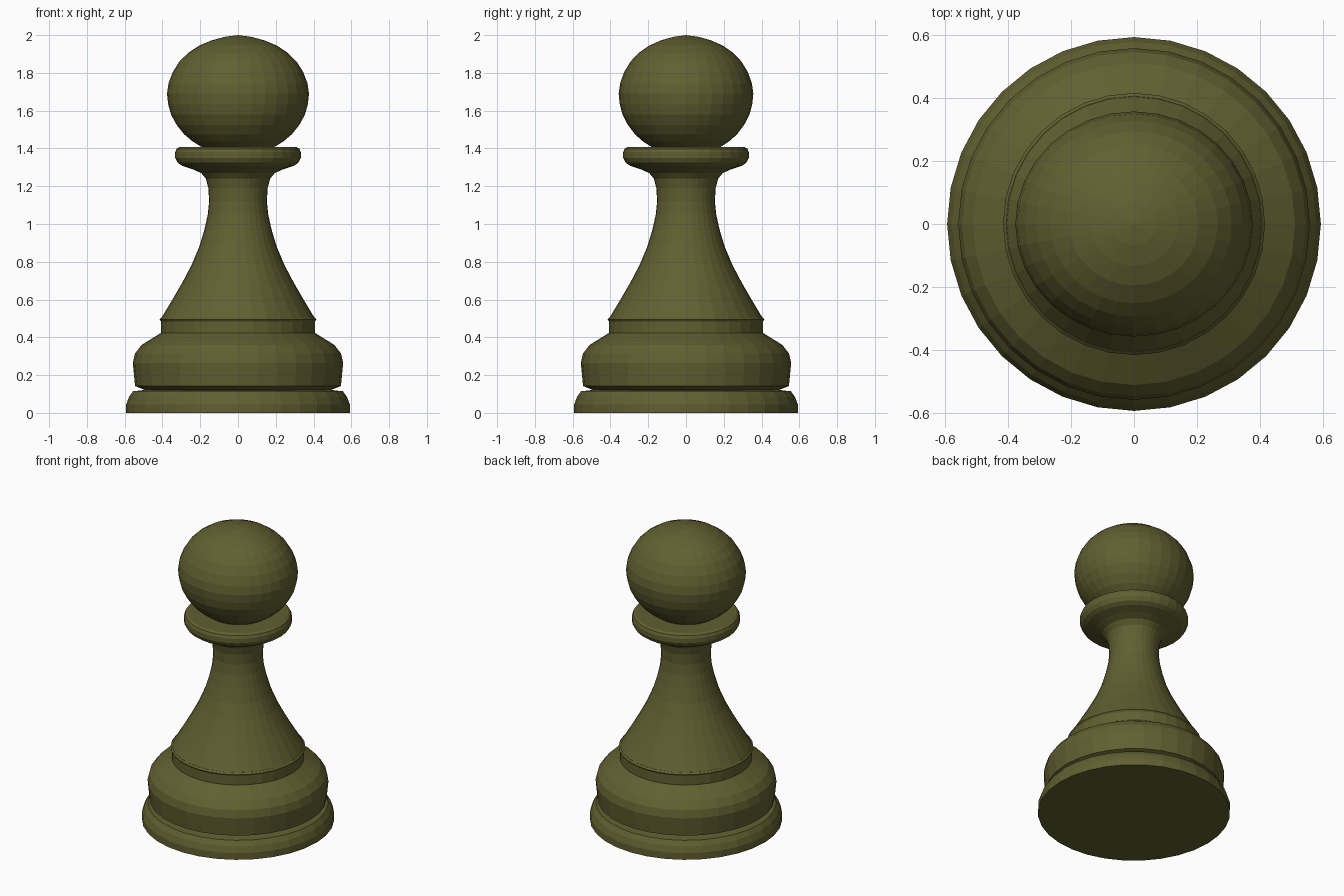
import bpy, bmesh, math

cube = bpy.data.objects.get("Cube")
if cube:
    bpy.data.objects.remove(cube)

SIDES = 32

olive = bpy.data.materials.new("olive green")
olive.use_nodes = True
colour = (0.12, 0.115, 0.03, 1)
olive.diffuse_color = colour
shader = olive.node_tree.nodes["Principled BSDF"]
shader.inputs["Base Color"].default_value = colour
shader.inputs["Roughness"].default_value = 0.6


def lathe(name, profile, y_scale=1.0):
    """Turn (radius, height) points, listed bottom to top, into a closed solid."""
    bm = bmesh.new()
    rings = []
    for r, z in profile:
        if r == 0:
            rings.append([bm.verts.new((0, 0, z))] * SIDES)
            continue
        angles = [math.tau * i / SIDES for i in range(SIDES)]
        rings.append([bm.verts.new((r * math.cos(a), r * y_scale * math.sin(a), z))
                      for a in angles])
    for low, high in zip(rings, rings[1:]):
        for i in range(SIDES):
            j = (i + 1) % SIDES
            corners = [low[i], low[j], high[j], high[i]]
            bm.faces.new(list(dict.fromkeys(corners)))
    # Cap open ends
    if profile[0][0] > 0:
        bm.faces.new(rings[0][::-1])
    if profile[-1][0] > 0:
        bm.faces.new(rings[-1])
    bmesh.ops.recalc_face_normals(bm, faces=bm.faces)
    mesh = bpy.data.meshes.new(name)
    bm.to_mesh(mesh)
    bm.free()
    mesh.materials.append(olive)
    obj = bpy.data.objects.new(name, mesh)
    bpy.context.collection.objects.link(obj)
    return obj


# Foot disc and the narrow groove above it
lathe("foot", [(0.592, 0), (0.592, 0.045), (0.577, 0.085), (0.555, 0.115),
               (0.52, 0.118), (0.495, 0.122), (0.495, 0.14)])

# Wide bulging base
lathe("base", [(0.495, 0.122), (0.545, 0.142), (0.557, 0.265), (0.545, 0.315),
               (0.51, 0.36), (0.41, 0.422)])

# Band under the stem
lathe("band", [(0.408, 0.415), (0.408, 0.485), (0.415, 0.495), (0.405, 0.506)])

# Flared stem
lathe("stem", [(0.405, 0.504), (0.35, 0.595), (0.295, 0.69), (0.245, 0.785),
               (0.205, 0.88), (0.178, 0.97), (0.16, 1.05), (0.153, 1.12),
               (0.157, 1.19), (0.17, 1.24), (0.195, 1.27), (0.24, 1.29)])

# Rounded collar
lathe("collar", [(0.195, 1.27), (0.24, 1.29), (0.295, 1.308), (0.32, 1.325),
                 (0.333, 1.35), (0.333, 1.38), (0.325, 1.398), (0.31, 1.407)])

# Slightly oval head with a soft point on top
lathe("head", [(0.18, 1.4), (0.24, 1.437), (0.285, 1.475), (0.325, 1.525),
               (0.355, 1.58), (0.37, 1.635), (0.376, 1.69), (0.368, 1.745),
               (0.345, 1.805), (0.31, 1.86), (0.265, 1.905), (0.205, 1.945),
               (0.14, 1.972), (0.07, 1.991), (0, 2)], y_scale=0.948)
